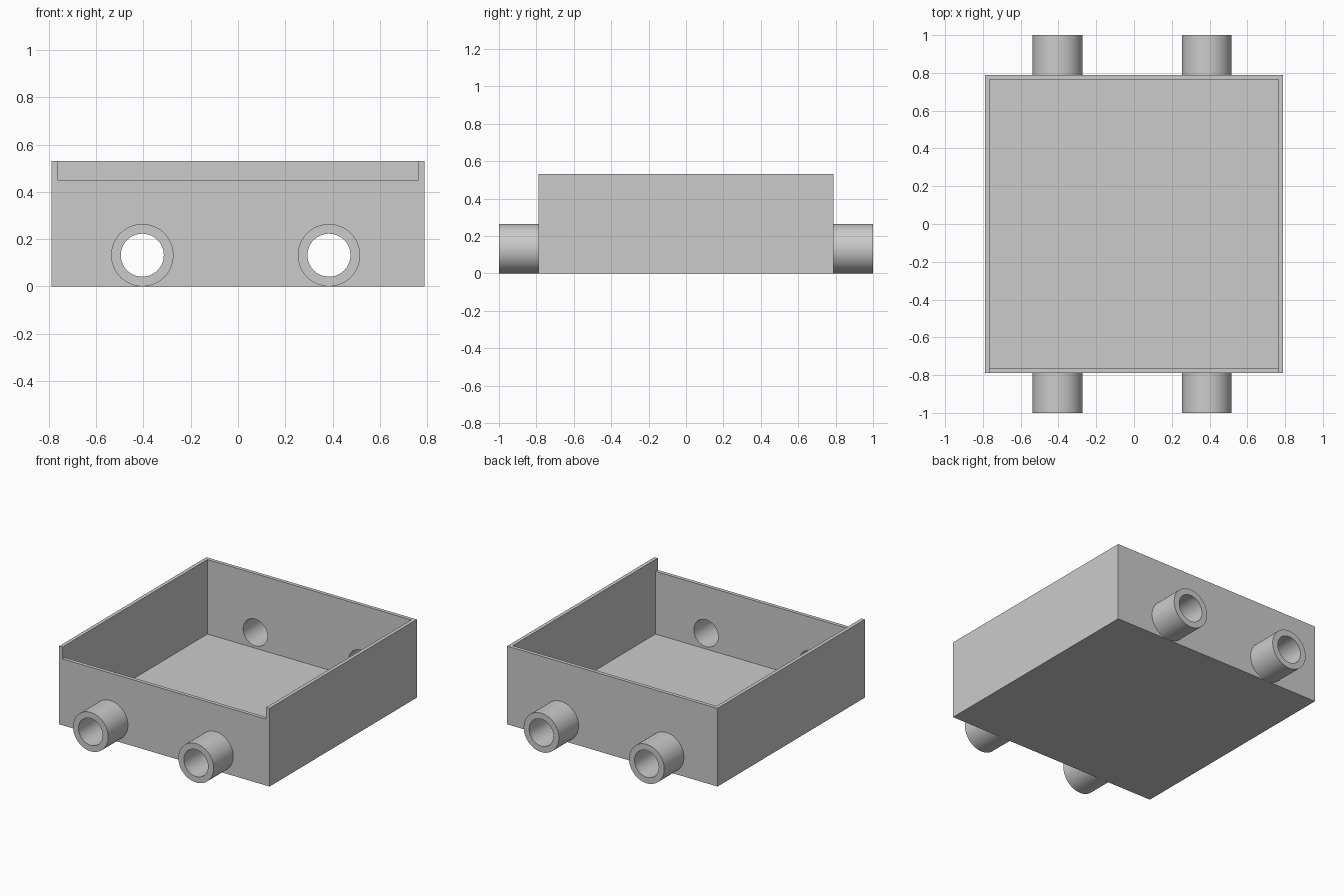
import bpy, bmesh
from math import pi
from mathutils import Matrix, Vector

default = bpy.data.objects.get("Cube")
if default:
    bpy.data.objects.remove(default, do_unlink=True)

HALF, HEIGHT, WALL = 0.789, 0.53, 0.025
FRONT_HEIGHT = 0.45
TUBE_X, TUBE_Z = (-0.405, 0.385), 0.132
OUTER, BORE, SIDES = 0.132, 0.091, 64

grey = bpy.data.materials.new("plain_grey")
grey.use_nodes = True
colour = (0.6, 0.6, 0.6, 1)
grey.diffuse_color = colour
grey.node_tree.nodes["Principled BSDF"].inputs["Base Color"].default_value = colour


def finish(name, bm):
    mesh = bpy.data.meshes.new(name)
    bmesh.ops.recalc_face_normals(bm, faces=bm.faces)
    bm.to_mesh(mesh)
    bm.free()
    mesh.materials.append(grey)
    obj = bpy.data.objects.new(name, mesh)
    bpy.context.collection.objects.link(obj)
    return obj


def block(name, low, high):
    low, high = Vector(low), Vector(high)
    bm = bmesh.new()
    bmesh.ops.create_cube(bm, size=1, matrix=Matrix.Translation((low + high) / 2)
                          @ Matrix.Diagonal((*(high - low), 1)))
    return finish(name, bm)


def bore_cutter(x):
    bm = bmesh.new()
    bmesh.ops.create_cone(bm, cap_ends=True, segments=SIDES, radius1=BORE, radius2=BORE, depth=3,
                          matrix=Matrix.Translation((x, 0, TUBE_Z)) @ Matrix.Rotation(pi / 2, 4, "X"))
    return finish("bore_cutter", bm)


def activate(obj):
    bpy.ops.object.select_all(action="DESELECT")
    obj.select_set(True)
    bpy.context.view_layer.objects.active = obj


def smooth(obj):
    activate(obj)
    bpy.ops.object.shade_smooth_by_angle(angle=pi / 6)


def cut(obj, cutter):
    cutter.hide_render = True
    activate(obj)
    mod = obj.modifiers.new("cut", "BOOLEAN")
    mod.operation, mod.solver, mod.object = "DIFFERENCE", "EXACT", cutter
    bpy.ops.object.modifier_apply(modifier=mod.name)
    bpy.data.objects.remove(cutter, do_unlink=True)


# Open tray with a lowered front wall and bored front and back walls
inner = HALF - WALL
tray = block("tray", (-HALF, -HALF, 0), (HALF, HALF, HEIGHT))
cut(tray, block("cavity_cutter", (-inner, -inner, WALL), (inner, inner, 1)))
cut(tray, block("front_cutter", (-inner, -1, FRONT_HEIGHT), (inner, 0, 1)))
for x in TUBE_X:
    cut(tray, bore_cutter(x))
smooth(tray)


# Hollow pipe stub, spun from its wall section around the y axis
def pipe(name, x, y_start, y_end):
    bm = bmesh.new()
    section = [(BORE, y_start), (OUTER, y_start), (OUTER, y_end), (BORE, y_end)]
    verts = [bm.verts.new((x + r, y, TUBE_Z)) for r, y in section]
    edges = [bm.edges.new((verts[i], verts[(i + 1) % 4])) for i in range(4)]
    bmesh.ops.spin(bm, geom=verts + edges, cent=(x, 0, TUBE_Z), axis=(0, 1, 0),
                   angle=2 * pi, steps=SIDES)
    bmesh.ops.remove_doubles(bm, verts=bm.verts, dist=0.0001)
    smooth(finish(name, bm))


for side, x in zip(("right", "left"), TUBE_X):
    pipe("front_pipe_" + side, x, -HALF, -1)
    pipe("back_pipe_" + side, x, HALF, 1)
